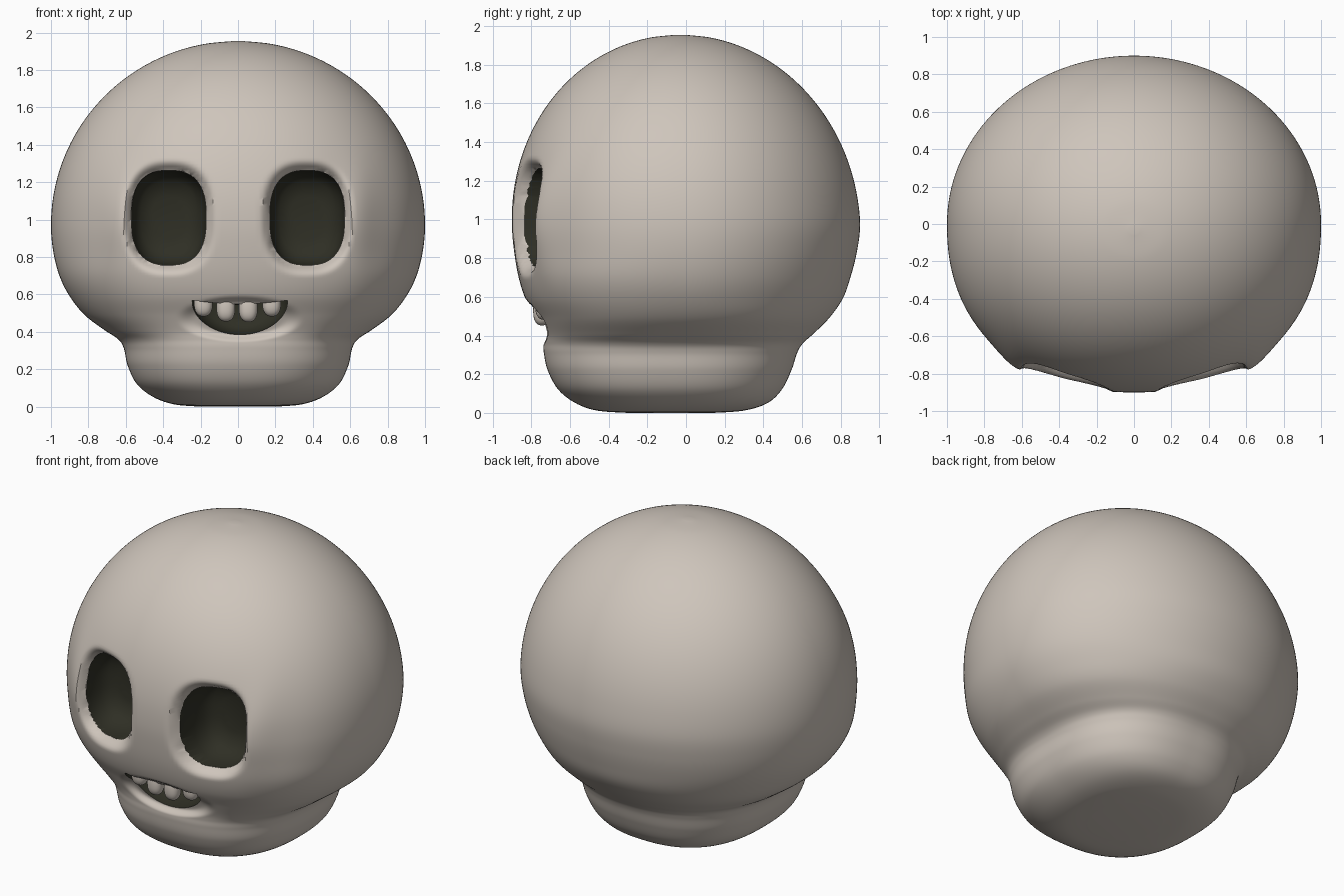
import bpy, bmesh, math

if "Cube" in bpy.data.objects:
    bpy.data.objects.remove(bpy.data.objects["Cube"])


def material(name, rgb):
    m = bpy.data.materials.new(name)
    m.diffuse_color = (*rgb, 1)
    m.use_nodes = True
    m.node_tree.nodes["Principled BSDF"].inputs["Base Color"].default_value = m.diffuse_color
    return m


BONE = material("bone", (0.62, 0.56, 0.50))
DARK = material("hollow_dark", (0.028, 0.028, 0.018))


def power(v, p):
    return math.copysign(abs(v) ** p, v)


def loft(name, rings, mat_index=0):
    """Skin a list of equal closed rings and cap both ends."""
    bm = bmesh.new()
    loops = [[bm.verts.new(p) for p in r] for r in rings]
    n = len(loops[0])
    for a, b in zip(loops, loops[1:]):
        for i in range(n):
            j = (i + 1) % n
            bm.faces.new((a[i], a[j], b[j], b[i]))
    bm.faces.new(loops[0][::-1])
    bm.faces.new(loops[-1])
    bmesh.ops.recalc_face_normals(bm, faces=bm.faces[:])
    for f in bm.faces:
        f.material_index = mat_index
    me = bpy.data.meshes.new(name)
    bm.to_mesh(me)
    bm.free()
    ob = bpy.data.objects.new(name, me)
    me.materials.append(BONE)
    me.materials.append(DARK)
    bpy.context.collection.objects.link(ob)
    return ob


def catmull(p0, p1, p2, p3, t):
    return [0.5 * (2 * b + (c - a) * t + (2 * a - 5 * b + 4 * c - d) * t * t
                   + (3 * b - a - 3 * c + d) * t ** 3)
            for a, b, c, d in zip(p0, p1, p2, p3)]


# Skull sections: z, half width, front y, back y, front and back squareness
rows = [
    (0.000, 0.20, -0.30, 0.14, 2.2, 2.2),
    (0.012, 0.34, -0.46, 0.30, 2.3, 2.3),
    (0.050, 0.45, -0.57, 0.42, 2.4, 2.4),
    (0.120, 0.54, -0.66, 0.495, 2.5, 2.4),
    (0.220, 0.59, -0.715, 0.545, 2.5, 2.4),
    (0.310, 0.61, -0.735, 0.575, 2.5, 2.4),
    (0.360, 0.64, -0.738, 0.605, 2.5, 2.3),
    (0.410, 0.715, -0.745, 0.66, 2.5, 2.2),
    (0.490, 0.82, -0.775, 0.74, 2.5, 2.1),
    (0.590, 0.90, -0.830, 0.81, 2.45, 2.0),
    (0.700, 0.955, -0.865, 0.85, 2.4, 2.0),
    (0.830, 0.988, -0.888, 0.883, 2.3, 2.0),
]
for k in range(11):
    a = math.radians(88.5) * k / 10
    c, s = math.cos(a), math.sin(a)
    rows.append((0.97 + 0.985 * s, c, -0.9 * c - 0.03 * s, 0.9 * c - 0.03 * s,
                 2.25 - 0.25 * s, 2.0))

EYE_X, EYE_Z, EYE_W, EYE_H = 0.37, 1.01, 0.2, 0.253


def sculpt(x, y, z):
    """Roll the face into the eye sockets and mouth, and raise the cheekbones."""
    if y > -0.3:
        return y
    ax = abs(x)
    out = y - 0.03 * math.exp(-((ax - 0.64) / 0.1) ** 2 - ((z - 1.0) / 0.25) ** 2)
    e = (abs((ax - EYE_X) / EYE_W) ** 2.6 + abs((z - EYE_Z) / EYE_H) ** 2.6) ** (1 / 2.6)
    out += 0.07 * min(1, max(0, (1.25 - e) / 0.25)) ** 2
    m = math.hypot((x - 0.01) / 0.27, (z - 0.47) / 0.1)
    t = min(1, max(0, (1.25 - m) / 0.4))
    return out + 0.03 * t * t * (3 - 2 * t)


def section(row, n=288):
    z, hx, yf, yb, nf, nb = row
    yc, hy = (yf + yb) / 2, (yb - yf) / 2
    ring = []
    for i in range(n):
        a = 2 * math.pi * i / n
        c, s = math.cos(a), math.sin(a)
        p = 2 / (nf if s < 0 else nb)
        x, y = hx * power(c, p), yc + hy * power(s, p)
        ring.append((x, sculpt(x, y, z), z))
    return ring


rings = []
for i in range(len(rows) - 1):
    p0, p3 = rows[max(i - 1, 0)], rows[min(i + 2, len(rows) - 1)]
    for k in range(9):
        rings.append(section(catmull(p0, rows[i], rows[i + 1], p3, k / 9)))
rings.append(section(rows[-1]))
skull = loft("skull", rings)


# Dark hollows, cut from the skull as rounded bowls
def eye_outline(side):
    pts = []
    for i in range(64):
        a = 2 * math.pi * i / 64
        pts.append((EYE_W * power(math.cos(a), 2 / 2.6),
                    EYE_H * power(math.sin(a), 2 / 2.6)))
    return (side * EYE_X, EYE_Z), pts


def mouth_outline():
    pts = []
    for i in range(64):
        a = 2 * math.pi * i / 64
        x, s = 0.255 * math.cos(a), math.sin(a)
        z = 0.16 * power(s, 0.9) if s < 0 else 0.004 * s
        pts.append((x, z + 0.35 * x * x))
    return (0.01, 0.545), pts


def cut(name, outline):
    (cx, cz), pts = outline
    levels = ((-1.1, 1.0), (-0.70, 1.0), (-0.62, 0.92), (-0.57, 0.75), (-0.55, 0.45))
    cutter = loft(name, [[(cx + x * s, y, cz + z * s) for x, z in pts]
                         for y, s in levels], 1)
    cutter.hide_render = True
    mod = skull.modifiers.new(name, "BOOLEAN")
    mod.operation = "DIFFERENCE"
    mod.solver = "EXACT"
    mod.object = cutter
    bpy.context.view_layer.objects.active = skull
    bpy.ops.object.modifier_apply(modifier=name)
    bpy.data.objects.remove(cutter)


cut("left_socket_cutter", eye_outline(-1))
cut("right_socket_cutter", eye_outline(1))
cut("mouth_cutter", mouth_outline())


# Four rounded teeth hanging from the upper lip
def tooth(name, x, y, bottom):
    bpy.ops.mesh.primitive_uv_sphere_add(segments=32, ring_count=20, radius=1)
    ob = bpy.context.object
    ob.name = name
    for v in ob.data.vertices:
        v.co = (x + 0.05 * power(v.co.x, 0.85),
                y + 0.045 * power(v.co.y, 0.85),
                bottom + 0.075 + 0.075 * power(v.co.z, 0.8))
    ob.data.materials.append(BONE)
    return ob


teeth = [tooth("tooth_%d" % (i + 1), *t) for i, t in enumerate((
    (-0.185, -0.735, 0.482), (-0.065, -0.745, 0.455),
    (0.055, -0.745, 0.452), (0.18, -0.735, 0.482)))]

# Smooth shading, keeping the hollow rims sharp
for ob in [skull] + teeth:
    bpy.ops.object.select_all(action="DESELECT")
    ob.select_set(True)
    bpy.context.view_layer.objects.active = ob
    bpy.ops.object.shade_smooth_by_angle(angle=math.radians(40))
